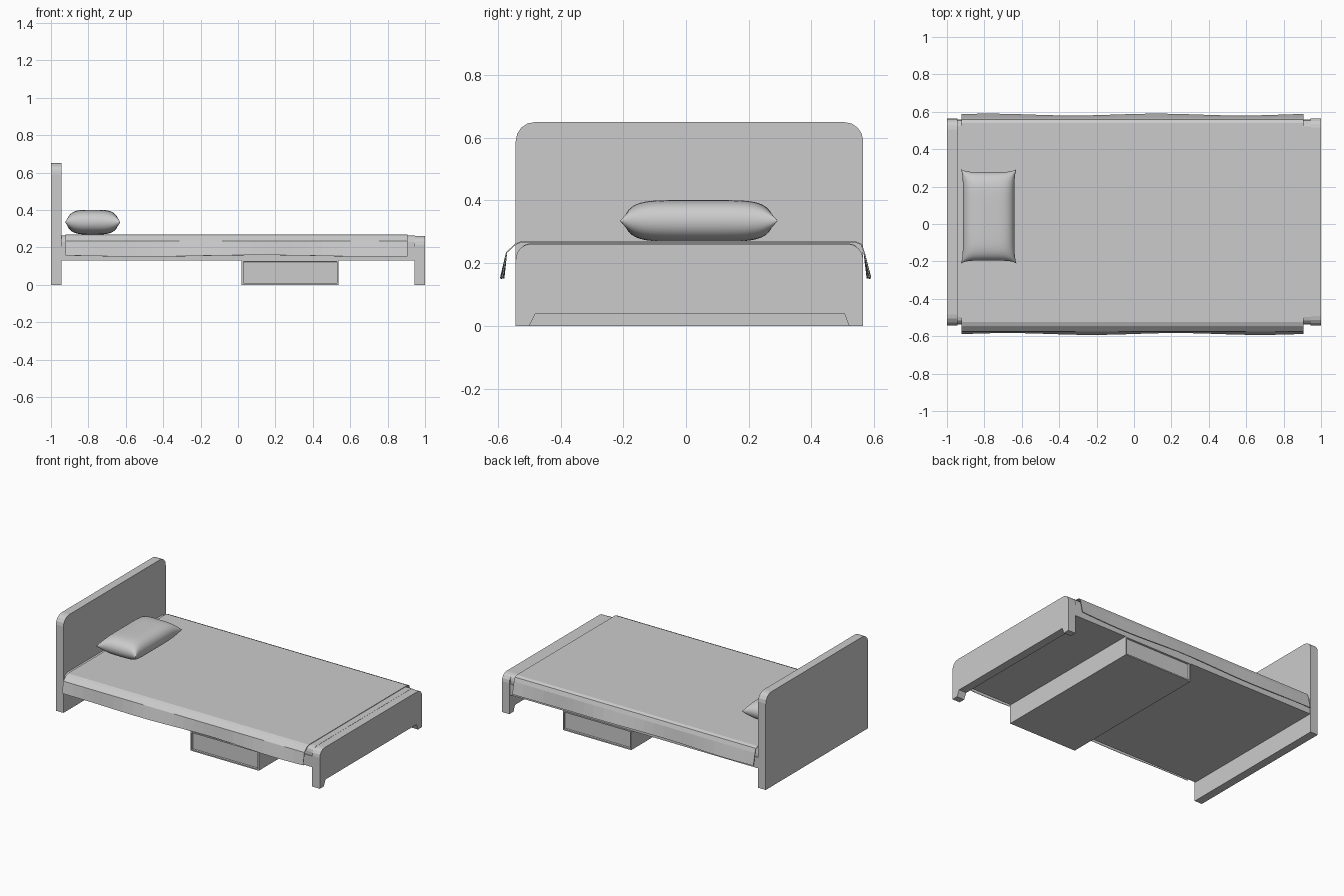
import bpy, bmesh, math

if "Cube" in bpy.data.objects:
    bpy.data.objects.remove(bpy.data.objects["Cube"])

Y0, Y1 = -0.543, 0.565   # bed width limits


def finish(name, bm, smooth=False):
    bmesh.ops.recalc_face_normals(bm, faces=bm.faces)
    me = bpy.data.meshes.new(name)
    bm.to_mesh(me)
    bm.free()
    ob = bpy.data.objects.new(name, me)
    bpy.context.collection.objects.link(ob)
    if smooth:
        bpy.context.view_layer.objects.active = ob
        ob.select_set(True)
        bpy.ops.object.shade_smooth_by_angle(angle=math.radians(40))
        ob.select_set(False)
    return ob


def box_bm(x0, x1, y0, y1, z0, z1):
    bm = bmesh.new()
    bmesh.ops.create_cube(bm, size=1)
    for v in bm.verts:
        v.co = ((x0 + x1) / 2 + v.co.x * (x1 - x0),
                (y0 + y1) / 2 + v.co.y * (y1 - y0),
                (z0 + z1) / 2 + v.co.z * (z1 - z0))
    return bm


def board(name, x0, x1, top, r, bottom):
    """Upright end board: rounded top corners, given bottom outline, extruded along x."""
    arc = [(r * math.cos(a), r * math.sin(a)) for a in (i * math.pi / 8 for i in range(5))]
    pts = list(bottom)
    pts += [(Y1 - r + c, top - r + s) for c, s in arc]
    pts += [(Y0 + r - c, top - r + s) for c, s in reversed(arc)]
    bm = bmesh.new()
    face = bm.faces.new([bm.verts.new((x0, y, z)) for y, z in pts])
    ext = bmesh.ops.extrude_face_region(bm, geom=[face])
    for v in ext["geom"]:
        if isinstance(v, bmesh.types.BMVert):
            v.co.x = x1
    return finish(name, bm)


# end boards: solid headboard, footboard with a low arch
board("headboard", -1.0, -0.943, 0.65, 0.06, [(Y0, 0), (Y1, 0)])
board("footboard", 0.943, 1.0, 0.262, 0.05,
      [(Y0, 0), (-0.5, 0), (-0.48, 0.04), (0.505, 0.04), (0.52, 0), (Y1, 0)])

# bed frame
finish("bed_frame", box_bm(-0.945, 0.945, Y0 + 0.005, Y1 - 0.005, 0.13, 0.205))

# mattress with rounded long edges
bm = box_bm(-0.945, 0.945, Y0 + 0.01, Y1 - 0.01, 0.2, 0.263)
edges = [e for e in bm.edges
         if all(v.co.z > 0.25 for v in e.verts) and abs(e.verts[0].co.x - e.verts[1].co.x) > 1]
bmesh.ops.bevel(bm, geom=edges, offset=0.035, segments=3, profile=0.5, affect='EDGES')
finish("mattress", bm)

# under-bed drawer, reachable from both sides, with recessed fronts
bm = box_bm(0.02, 0.538, Y0, Y1, 0.0, 0.132)
ends = [f for f in bm.faces if abs(f.normal.y) > 0.9]
bmesh.ops.inset_individual(bm, faces=ends, thickness=0.012, depth=0)
bmesh.ops.inset_individual(bm, faces=ends, thickness=0.002, depth=-0.012)
finish("drawer", bm)

# blanket: cross-section swept along x, lower hems slightly wavy
section = [(-0.588, 0.155), (-0.574, 0.235), (-0.545, 0.262), (-0.525, 0.27),
           (0.54, 0.27), (0.56, 0.262), (0.57, 0.235), (0.585, 0.155)]
bm = bmesh.new()
rows = []
N = 24
for i in range(N + 1):
    x = -0.922 + 1.827 * i / N
    row = []
    for j, (y, z) in enumerate(section):
        if j in (0, len(section) - 1):
            y += 0.005 * math.sin(x * 7 + j)
            z += 0.004 * math.sin(x * 5 + 1 + j)
        row.append(bm.verts.new((x, y, z)))
    rows.append(row)
for a, b in zip(rows, rows[1:]):
    for j in range(len(section) - 1):
        bm.faces.new((a[j], a[j + 1], b[j + 1], b[j]))
blanket = finish("blanket", bm)
mod = blanket.modifiers.new("thickness", 'SOLIDIFY')
mod.thickness = 0.004
mod.offset = -1 if blanket.data.polygons[3].normal.z > 0 else 1

# pillow: two puffed sheets meeting at a seam, corners pulled outward
bm = bmesh.new()
n = 28
for side in (1, -1):
    grid = []
    for i in range(n + 1):
        u = math.sin(math.pi / 2 * (2 * i / n - 1))
        line = []
        for j in range(n + 1):
            v = math.sin(math.pi / 2 * (2 * j / n - 1))
            h = 0.066 * math.sqrt(max(0, (1 - u ** 4) * (1 - v ** 6)))
            x = -0.777 + 0.148 * u * (1 - 0.07 * (1 - v ** 8))
            y = 0.041 + 0.252 * v * (1 - 0.06 * (1 - u ** 6))
            line.append(bm.verts.new((x, y, 0.335 + side * h)))
        grid.append(line)
    for a, b in zip(grid, grid[1:]):
        for j in range(n):
            bm.faces.new((a[j], b[j], b[j + 1], a[j + 1]))
bmesh.ops.remove_doubles(bm, verts=bm.verts, dist=0.0001)
finish("pillow", bm, smooth=True)
